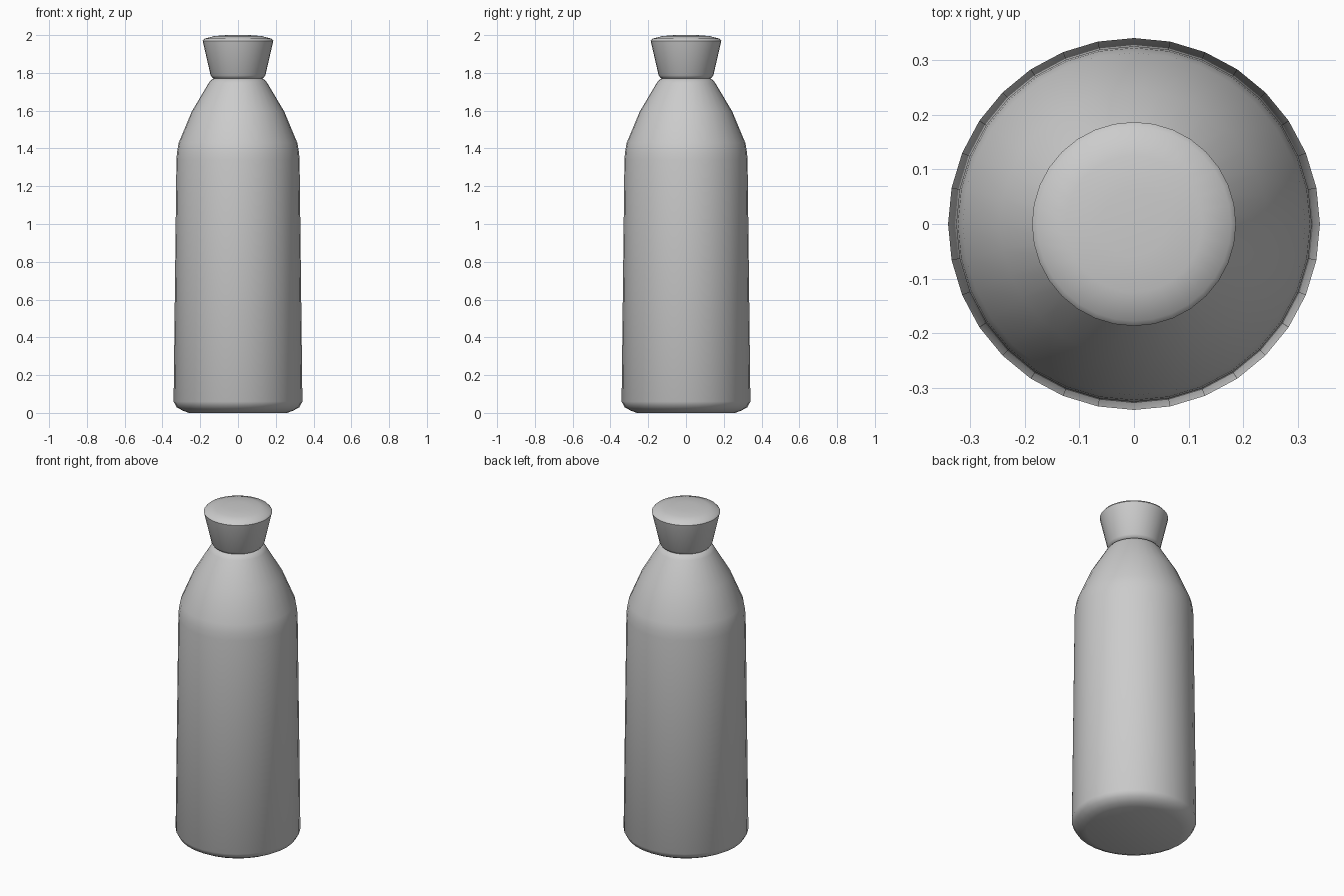
import bpy, bmesh, math

if "Cube" in bpy.data.objects:
    bpy.data.objects.remove(bpy.data.objects["Cube"])

def lathe(name, profile, sides=32, angle=40):
    """Revolve (radius, height) points around z; both ends are capped."""
    bm = bmesh.new()
    rings = []
    for r, z in profile:
        rings.append([bm.verts.new((r * math.cos(2 * math.pi * i / sides),
                                    r * math.sin(2 * math.pi * i / sides), z))
                      for i in range(sides)])
    for a, b in zip(rings, rings[1:]):
        for i in range(sides):
            j = (i + 1) % sides
            bm.faces.new((a[i], a[j], b[j], b[i]))
    bm.faces.new(rings[0][::-1])
    bm.faces.new(rings[-1])
    mesh = bpy.data.meshes.new(name)
    bm.to_mesh(mesh)
    bm.free()
    obj = bpy.data.objects.new(name, mesh)
    bpy.context.collection.objects.link(obj)
    bpy.ops.object.select_all(action='DESELECT')
    obj.select_set(True)
    bpy.context.view_layer.objects.active = obj
    bpy.ops.object.shade_smooth_by_angle(angle=math.radians(angle))
    return obj

# Bottle: rounded foot, slightly tapered wall, sloping shoulder
lathe("bottle_body", [
    (0.26, 0.0), (0.292, 0.012), (0.325, 0.03), (0.341, 0.06),
    (0.326, 1.34), (0.323, 1.38), (0.314, 1.43),
    (0.245, 1.595), (0.156, 1.745), (0.142, 1.763), (0.12, 1.773)])

# Stopper: flared plug with rounded lower edge and gently domed top
lathe("stopper", [
    (0.115, 1.765), (0.135, 1.773), (0.145, 1.787),
    (0.187, 1.97), (0.178, 1.981), (0.125, 1.995), (0.06, 2.0)])
